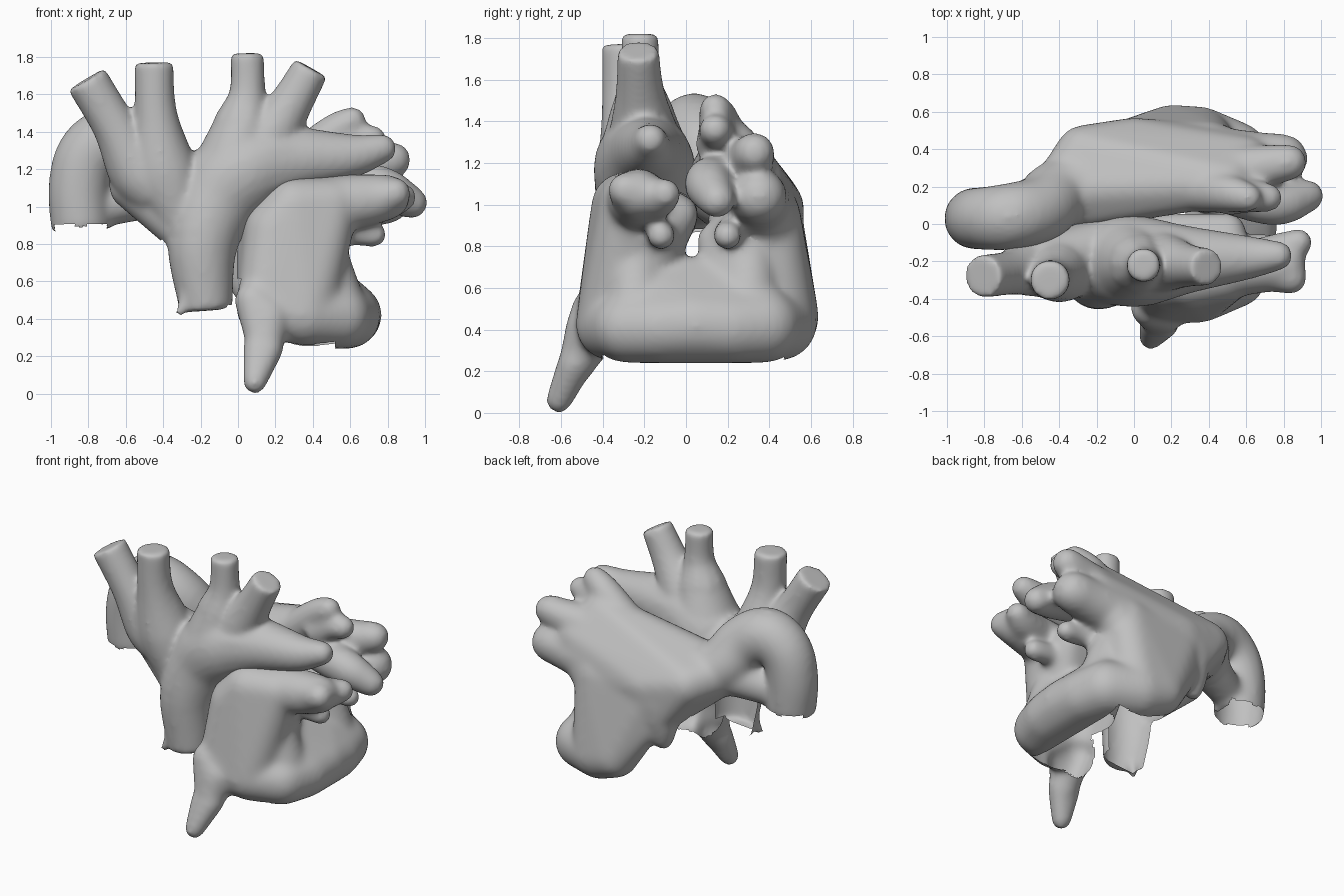
import bpy, bmesh
from mathutils import Vector, Matrix

cube = bpy.data.objects.get("Cube")
if cube:
    bpy.data.objects.remove(cube, do_unlink=True)

grey = bpy.data.materials.new("plain grey")
grey.use_nodes = True
GREY = (0.53, 0.53, 0.53, 1)
grey.diffuse_color = GREY
grey.node_tree.nodes["Principled BSDF"].inputs["Base Color"].default_value = GREY

# Unit directions reused for every ball
ball = bmesh.new()
bmesh.ops.create_icosphere(ball, subdivisions=3, radius=1)
DIRS = [v.co.copy() for v in ball.verts]
ball.free()


def hull(bm, *balls):
    """Skin stretched over a set of balls (x, y, z, radius)."""
    verts = [bm.verts.new(Vector(b[:3]) + d * b[3]) for b in balls for d in DIRS]
    res = bmesh.ops.convex_hull(bm, input=verts)
    inner = [g for g in res["geom_interior"] if isinstance(g, bmesh.types.BMVert)]
    bmesh.ops.delete(bm, geom=inner, context='VERTS')


def spline(pts, steps=6):
    """Smooth path through (x, y, z, radius) points."""
    p = [Vector(q) for q in pts]
    p = [2 * p[0] - p[1]] + p + [2 * p[-1] - p[-2]]
    out = []
    for a, b, c, d in zip(p, p[1:], p[2:], p[3:]):
        for i in range(steps):
            t = i / steps
            out.append(0.5 * (2 * b + (c - a) * t + (2 * a - 5 * b + 4 * c - d) * t * t
                              + (3 * b - a - 3 * c + d) * t ** 3))
    return out + [p[-2]]


def tube(bm, *pts, rounded=False):
    """Tapered vessel with a flat cut or rounded end."""
    path = spline(pts)
    end = path[-1].xyz
    start = path[0].xyz
    for a, b in zip(path, path[1:]):
        axis = b.xyz - a.xyz
        turn = axis.to_track_quat('Z', 'Y').to_matrix().to_4x4()
        bmesh.ops.create_cone(bm, cap_ends=True, segments=24, radius1=a.w, radius2=b.w,
                              depth=axis.length,
                              matrix=Matrix.Translation((a.xyz + b.xyz) / 2) @ turn)
        if min((a.xyz - end).length, (a.xyz - start).length) > a.w:
            bmesh.ops.create_icosphere(bm, subdivisions=2, radius=a.w,
                                       matrix=Matrix.Translation(a.xyz))
    if rounded:
        bmesh.ops.create_icosphere(bm, subdivisions=2, radius=path[-1].w,
                                   matrix=Matrix.Translation(end))


def finish(bm, name, openings, rounds):
    """Fuse and soften the pieces, then open the skin inside the given boxes."""
    mesh = bpy.data.meshes.new(name)
    bm.to_mesh(mesh)
    bm.free()
    obj = bpy.data.objects.new(name, mesh)
    bpy.context.collection.objects.link(obj)
    fuse = obj.modifiers.new("fuse", 'REMESH')
    fuse.mode = 'VOXEL'
    fuse.voxel_size = 0.016
    soft = obj.modifiers.new("soften", 'SMOOTH')
    soft.factor = 0.5
    soft.iterations = rounds
    skin = bpy.data.meshes.new_from_object(
        obj.evaluated_get(bpy.context.evaluated_depsgraph_get()))
    obj.modifiers.clear()
    obj.data = skin
    skin.name = name
    bm = bmesh.new()
    bm.from_mesh(skin)
    gone = []
    for f in bm.faces:
        f.smooth = True
        c = f.calc_center_median()
        if any(all(lo[i] < c[i] < hi[i] for i in range(3)) for lo, hi in openings):
            gone.append(f)
    bmesh.ops.delete(bm, geom=gone, context='FACES')
    bm.to_mesh(skin)
    bm.free()
    skin.materials.clear()
    skin.materials.append(grey)


# Front vessel: trunk, sideways branch and four upright branches
bm = bmesh.new()
tube(bm, (-.17, -.29, .44, .14), (-.19, -.27, .8, .19), (-.1, -.2, 1.06, .24),
     (.06, -.2, 1.2, .24), (.3, -.19, 1.25, .18), (.6, -.18, 1.27, .12), (.77, -.17, 1.31, .08),
     rounded=True)
tube(bm, (-.01, -.2, 1.2, .24), (.02, -.21, 1.4, .17), (.05, -.22, 1.6, .1),
     (.05, -.22, 1.82, .09))
tube(bm, (.12, -.2, 1.3, .18), (.27, -.22, 1.53, .12), (.39, -.23, 1.74, .1))
tube(bm, (-.3, -.22, .95, .16), (-.4, -.24, 1.2, .18), (-.44, -.29, 1.5, .115),
     (-.45, -.3, 1.77, .105))
tube(bm, (-.42, -.22, 1.1, .17), (-.53, -.22, 1.2, .17), (-.66, -.26, 1.43, .12),
     (-.81, -.28, 1.68, .115))
hull(bm, (-.56, -.17, 1.11, .13), (-.27, -.25, .85, .12), (-.2, -.22, 1.05, .16),
     (-.5, -.2, 1.25, .14), (-.17, -.13, 1.1, .16))
tube(bm, (-.24, -.33, .62, .08), (-.28, -.36, .5, .04), (-.32, -.38, .42, .02))
finish(bm, "front_vessel", [((-.29, -.36, .4), (.1, -.05, .48)),
                            ((-.5, -.28, .4), (.1, .1, .82))], 14)

# Rear chamber, with its outer skin continuing into the rear lobe
bm = bmesh.new()
hull(bm, (-.4, .18, 1.08, .15), (-.27, .38, 1.04, .15), (0, .24, 1.13, .14),
     (.5, .22, 1.28, .125), (.6, .33, 1.12, .14), (0, .42, .98, .15), (-.1, .43, .8, .12),
     (.46, .38, .94, .15), (-.27, .11, 1.07, .14))
hull(bm, (.4, .4, .95, .15), (0, .43, .88, .14), (.2, .2, .92, .1), (.43, .21, .86, .1),
     (.35, .45, .43, .18), (.2, .49, .46, .15), (-.02, .46, .7, .1), (.38, .37, .6, .16))
tube(bm, (-.1, .43, .9, .13), (-.12, .43, .72, .1), (-.13, .43, .57, .04))
# Front lobe
hull(bm, (.2, -.3, .87, .17), (.3, -.3, 1, .155), (.5, -.27, 1.01, .145), (.14, -.38, .45, .15),
     (.35, -.36, .42, .17), (.37, -.31, .7, .16), (.08, -.05, .93, .09), (.2, -.04, .96, .1),
     (.5, -.04, .95, .1))
# Low rounded wall joining the two lobes
hull(bm, (.35, -.36, .42, .17), (.54, -.28, .41, .17), (.59, -.12, .41, .17),
     (.6, .05, .42, .17), (.59, .22, .41, .17), (.54, .37, .42, .18), (.35, .45, .43, .18),
     (.43, -.2, .64, .11), (.43, .28, .64, .11), (.45, .05, .58, .12))
# Flared foot of the wall up to the neck on both sides
for y in (-.24, .3):
    hull(bm, (.54, y, .45, .15), (.41, y, .88, .13), (.38, y * .5, .82, .1))
# Hanging tail
hull(bm, (.16, -.45, .4, .13), (.08, -.45, .5, .1), (.14, -.53, .22, .085))
hull(bm, (.11, -.53, .24, .085), (.16, -.53, .24, .085), (.09, -.61, .06, .065))
# Curled vessel and the web closing its lower side
tube(bm, (-.2, .25, 1.08, .15), (-.4, .17, 1.12, .18), (-.5, .08, 1.27, .18),
     (-.66, .04, 1.36, .18), (-.8, .03, 1.28, .17), (-.85, .03, 1.1, .165),
     (-.84, .03, .87, .16))
hull(bm, (-.78, .04, .98, .1), (-.56, .1, 1.04, .11), (-.38, .18, 1.1, .15))
# Front branches
tube(bm, (.4, -.25, 1, .16), (.65, -.23, 1.03, .145), (.8, -.23, 1.05, .125), rounded=True)
tube(bm, (.65, -.22, 1.04, .12), (.77, -.26, 1.05, .11), (.84, -.29, 1.07, .09), rounded=True)
tube(bm, (.65, -.2, 1.03, .12), (.8, -.14, 1.03, .1), (.88, -.1, 1.05, .08), rounded=True)
# Rear branches
tube(bm, (.5, .17, 1.12, .12), (.76, .11, 1.1, .12), (.93, .15, 1.02, .09), rounded=True)
tube(bm, (.5, .28, 1.18, .14), (.7, .31, 1.22, .115), (.83, .33, 1.25, .1), rounded=True)
tube(bm, (.45, .36, 1, .16), (.7, .35, 1.03, .14), (.8, .35, 1.04, .135), rounded=True)
tube(bm, (.36, .18, 1.26, .12), (.52, .16, 1.4, .1), (.61, .14, 1.46, .08), rounded=True)
tube(bm, (.5, .16, 1.28, .12), (.63, .15, 1.34, .09), (.72, .14, 1.36, .08), rounded=True)
# Small stubs
for y in (-.12, .2):
    tube(bm, (.4, y * 1.3, .9, .09), (.62, y, .86, .07), (.73, y, .85, .07), rounded=True)
finish(bm, "chamber_and_curled_vessel", [
    ((-.05, -.4, .1), (.52, .47, .62)),
    ((-.3, .14, .4), (.05, .37, .93)),
    ((-.98, -.12, .8), (-.7, .18, .91))], 30)
